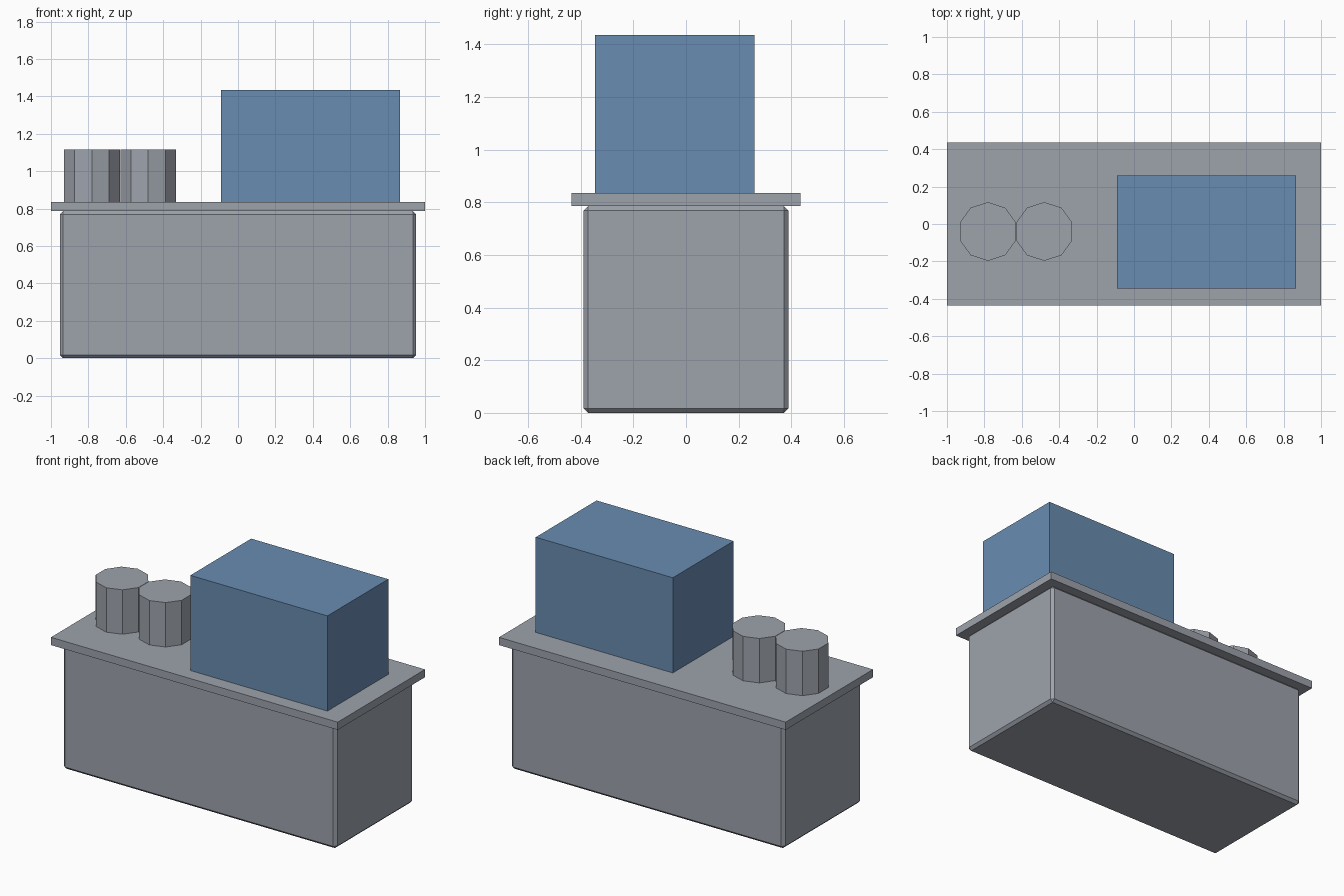
import bpy

if "Cube" in bpy.data.objects:
    bpy.data.objects.remove(bpy.data.objects["Cube"])


def material(name, rgb):
    m = bpy.data.materials.new(name)
    m.diffuse_color = (*rgb, 1)
    m.use_nodes = True
    m.node_tree.nodes["Principled BSDF"].inputs["Base Color"].default_value = m.diffuse_color
    return m


grey = material("grey", (0.34, 0.365, 0.41))
blue = material("blue", (0.14, 0.265, 0.44))


def box(name, x, y, z, mat, bevel=0):
    """Box spanning the given (low, high) ranges."""
    spans = (x, y, z)
    bpy.ops.mesh.primitive_cube_add(size=1, location=[(a + b) / 2 for a, b in spans])
    o = bpy.context.object
    o.name = name
    o.scale = [b - a for a, b in spans]
    bpy.ops.object.transform_apply(location=False, rotation=False, scale=True)
    o.data.materials.append(mat)
    if bevel:
        b = o.modifiers.new("chamfer", "BEVEL")
        b.width = bevel
        b.segments = 1
    return o


# Counter: chamfered cabinet with an overhanging slab
box("cabinet", (-0.953, 0.953), (-0.389, 0.389), (0, 0.786), grey, 0.017)
box("countertop", (-1, 1), (-0.435, 0.435), (0.786, 0.835), grey)

# Large box standing on the counter
box("blue_box", (-0.09, 0.866), (-0.346, 0.26), (0.835, 1.435), blue)

# Two ten-sided canisters side by side
for i, x in enumerate((-0.781, -0.48)):
    bpy.ops.mesh.primitive_cylinder_add(vertices=10, radius=0.157, depth=0.28,
                                        location=(x, -0.04, 0.975))
    can = bpy.context.object
    can.name = f"canister_{i + 1}"
    can.data.materials.append(grey)
